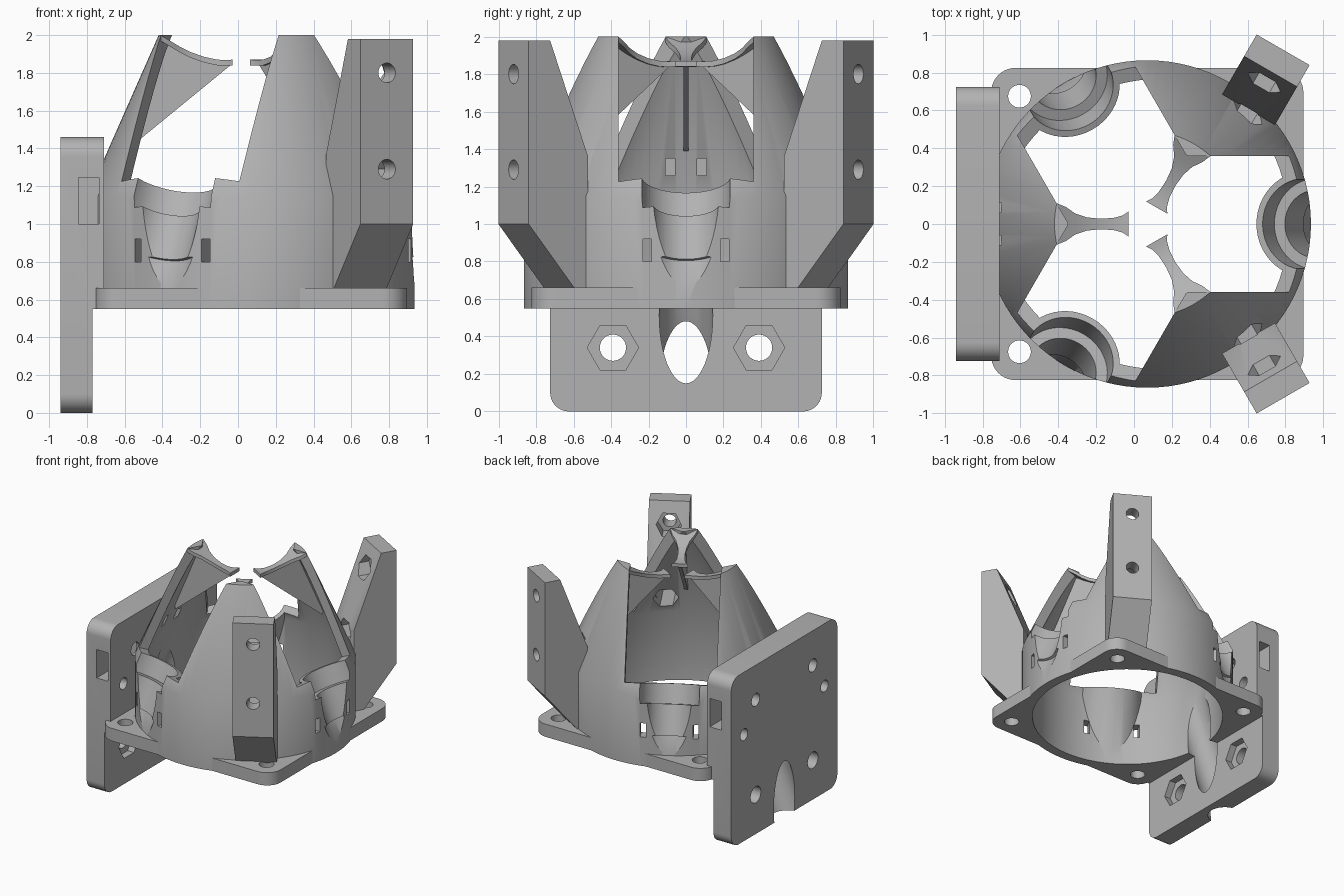
import bpy, bmesh
from math import sin, cos, tan, pi, radians
from mathutils import Matrix, Vector

default = bpy.data.objects.get("Cube")
if default:
    bpy.data.objects.remove(default)

grey = bpy.data.materials.new("light grey plastic")
grey.use_nodes = True
colour = (0.45, 0.45, 0.45, 1)
grey.diffuse_color = colour
grey.node_tree.nodes["Principled BSDF"].inputs["Base Color"].default_value = colour

AXIS_X = 0.07            # vertical axis of the dome
TILT = radians(23)       # lean of the pockets
UP = Vector((-sin(TILT), 0, cos(TILT)))
parts, cutters = [], []


def finish(name, bm, angle, group):
    """Turn a mesh about the dome axis and store it as an object."""
    bmesh.ops.recalc_face_normals(bm, faces=bm.faces)
    bm.transform(Matrix.Translation((AXIS_X, 0, 0)) @ Matrix.Rotation(radians(angle), 4, 'Z'))
    mesh = bpy.data.meshes.new(name)
    bm.to_mesh(mesh)
    bm.free()
    mesh.materials.append(grey)
    obj = bpy.data.objects.new(name, mesh)
    bpy.context.collection.objects.link(obj)
    group.append(obj)
    if group is cutters:
        obj.hide_render = True
    return obj


def loft(name, rings, angle=0, group=cutters):
    """Skin a row of matching closed rings and cap both ends."""
    bm = bmesh.new()
    rows = [[bm.verts.new(p) for p in ring] for ring in rings]
    n = len(rows[0])
    for a, b in zip(rows, rows[1:]):
        for i in range(n):
            bm.faces.new((a[i], a[(i + 1) % n], b[(i + 1) % n], b[i]))
    bm.faces.new(rows[0])
    bm.faces.new(rows[-1])
    return finish(name, bm, angle, group)


def prism(name, profile, y0, y1, angle=0, group=cutters):
    """Extrude an (r, z) outline across y."""
    return loft(name, [[(r, y, z) for r, z in profile] for y in (y0, y1)], angle, group)


def box(name, x, y, z, angle=0, group=cutters):
    return prism(name, [(x[0], z[0]), (x[1], z[0]), (x[1], z[1]), (x[0], z[1])], *y, angle, group)


def lathe(name, profile, group=cutters, n=96):
    return loft(name, [[(r * cos(2 * pi * i / n), r * sin(2 * pi * i / n), z) for i in range(n)]
                       for r, z in profile], 0, group)


def rod(name, r, p0, p1, angle=0, n=48):
    """Cylinder between two points that share the same y; six sides make a nut trap."""
    p0, p1 = Vector(p0), Vector(p1)
    w, v = (p1 - p0).normalized(), Vector((0, 1, 0))
    u = v.cross(w)
    ring = [u * r * sin(2 * pi * i / n) + v * r * cos(2 * pi * i / n) for i in range(n)]
    return loft(name, [[p + q for q in ring] for p in (p0, p1)], angle)


def rounded_slab(name, x, y, z, axis, radius):
    """Box with its four edges along one axis rounded."""
    bm = bmesh.new()
    bmesh.ops.create_cube(bm, size=1)
    for v in bm.verts:
        v.co = [lo + (hi - lo) * (c + 0.5) for c, (lo, hi) in zip(v.co, (x, y, z))]
    edges = [e for e in bm.edges
             if abs((e.verts[0].co - e.verts[1].co).normalized()[axis]) > 0.9]
    bmesh.ops.bevel(bm, geom=edges, offset=radius, segments=10, profile=0.5, affect='EDGES')
    return finish(name, bm, 0, parts)


def cut(obj, *tools):
    for tool in tools:
        mod = obj.modifiers.new("cut", 'BOOLEAN')
        mod.operation, mod.solver, mod.object = 'DIFFERENCE', 'EXACT', tool
        bpy.context.view_layer.update()
        graph = bpy.context.evaluated_depsgraph_get()
        mesh = bpy.data.meshes.new_from_object(obj.evaluated_get(graph))
        obj.modifiers.clear()
        obj.data = mesh


# Dome shell, with bosses left standing on its inner wall
seat = Vector((0.83, 0, 1.26))
dome = lathe("dome", [(0.865, 0.55), (0.865, 1.15), (0.49, 2.0)], parts)
inside = lathe("dome_inside", [(0.78, 0.4), (0.78, 1.15), (0.42, 2.0), (0.376, 2.1)])
WINDOWS, ARMS = (0, 120, 240), (60, 180, 300)
for a in WINDOWS:
    cut(inside, rod("boss", 0.275, seat - UP * 0.9, seat + UP * 0.03, a))
cut(dome, inside)

# Windows, stepped pockets and strap slots
for a in WINDOWS:
    low = seat.z - seat.x * tan(TILT)
    window = prism("window", [(0, low), (1.2, low + 1.2 * tan(TILT)), (1.2, 2.2), (0, 2.2)],
                   -0.36, 0.36, a)
    cut(dome, window)
    for radius, s0, s1 in ((0.24, -0.16, 0.1), (0.18, -0.43, -0.1), (0.2, -0.9, -0.41)):
        cut(dome, rod("pocket", radius, seat + UP * s0, seat + UP * s1, a))
    for s in (-1, 1):
        cut(dome, box("strap_slot", (0.6, 1.1), sorted((s * 0.185, s * 0.23)), (0.8, 0.92), a))

# Square flange with corner holes
flange = rounded_slab("flange", (-0.825, 0.825), (-0.825, 0.825), (0.55, 0.66), 2, 0.13)
cut(flange, lathe("bore", [(0.78, 0.4), (0.78, 0.8)]))
for sx in (-1, 1):
    for sy in (-1, 1):
        hole = lathe("corner_hole", [(0.06, 0.4), (0.06, 0.72)], n=32)
        hole.data.transform(Matrix.Translation((sx * 0.675, sy * 0.675, 0)))
        cut(flange, hole)

# Arm roofs and their stiffening fins
roof = [(0.10, 1.87, 0.065), (0.13, 1.868, 0.045), (0.18, 1.87, 0.032), (0.25, 1.885, 0.028),
        (0.32, 1.91, 0.035), (0.38, 1.94, 0.055), (0.43, 1.97, 0.09), (0.48, 2.0, 0.11)]
for a in ARMS:
    loft("arm_roof", [[(r, -w, z), (r, w, z), (r, w, z - 0.03), (r, -w, z - 0.03)]
                      for r, z, w in roof], a, parts)
    prism("arm_fin", [(0.11, 1.86), (0.11, 1.84), (0.66, 1.39), (0.67, 1.44), (0.46, 1.96),
                      (0.36, 1.91), (0.25, 1.87)], -0.014, 0.014, a, parts)

# Two upright mounting blocks with bolt holes and nut traps
outline = [(0.79, 0.58), (0.81, 0.58), (0.876, 0.66), (1.156, 1.0), (1.156, 1.98),
           (1.024, 1.98), (0.79, 1.36)]
for a, s in ((60, -1), (-60, 1)):
    block = prism("mounting_block", outline, *sorted((0, s * 0.323)), a, parts)
    y = s * 0.162
    for z, start in ((1.8, 0.8), (1.29, 0.5)):
        cut(block, rod("bolt_hole", 0.052, (0.7, y, z), (1.3, y, z), a))
        trap = rod("nut_trap", 0.1, (start, y, z), (1.04, y, z), a, 6)
        cut(block, trap)
        if start < 0.7:
            cut(dome, trap)

# Back plate: thick above the flange, thin below
plate = rounded_slab("back_plate", (-1.01, -0.78), (-0.725, 0.725), (0, 1.46), 0, 0.1)
cut(plate, box("lower_relief", (-0.84, -0.6), (-1, 1), (-0.2, 0.55)))
for s in (-1, 1):
    for y, z, r in ((0.39, 0.34, 0.07), (0.39, 1.16, 0.055), (0.55, 0.92, 0.05)):
        cut(plate, rod("plate_hole", r, (-1.2, s * y, z), (-0.7, s * y, z)))
    cut(plate, rod("plate_nut_trap", 0.137, (-0.9, s * 0.39, 0.34), (-0.7, s * 0.39, 0.34), 0, 6))
    cut(plate, box("side_slot", (-0.915, -0.805), sorted((s * 0.3, s * 0.9)), (1.0, 1.245)))
    cut(dome, box("arm_slot", (-0.87, -0.57), sorted((s * 0.06, s * 0.11)), (1.26, 1.35)))

# Slanted channel through plate, flange and wall
mouth = Vector((-1.01, 0, 0.115))
lean = Vector((sin(TILT), 0, cos(TILT)))
channel = rod("channel", 0.143, mouth - lean * 0.6, mouth + lean * 1.1)
for obj in (plate, flange, dome):
    cut(obj, channel)

# Clear the cutters and shade
for obj in cutters:
    bpy.data.objects.remove(obj)
bpy.ops.object.select_all(action='DESELECT')
for obj in parts:
    obj.select_set(True)
bpy.context.view_layer.objects.active = dome
bpy.ops.object.shade_smooth_by_angle(angle=radians(30))
